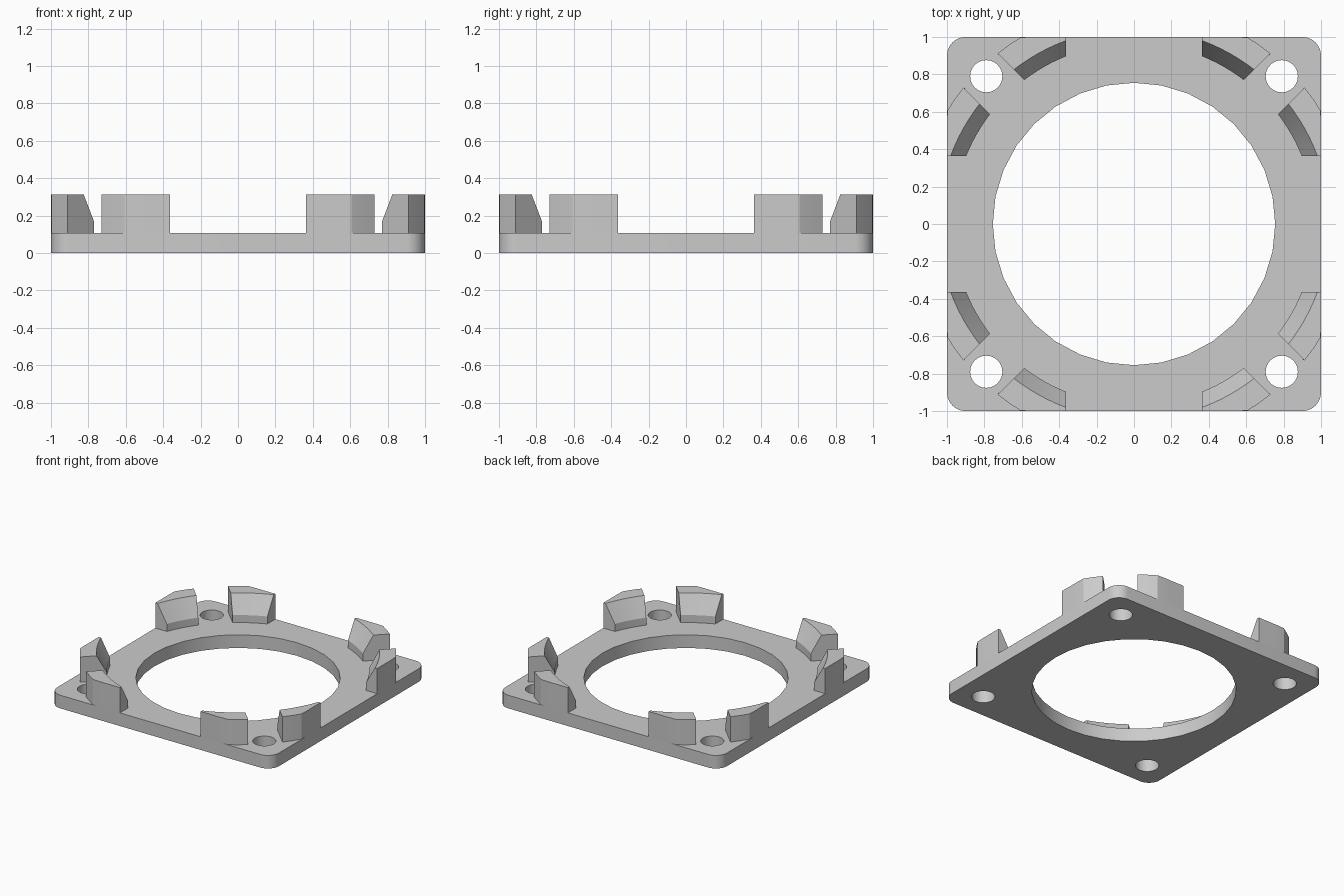
import bpy, bmesh
from math import sin, cos, asin, acos, pi, sqrt, radians
from mathutils import Matrix

if "Cube" in bpy.data.objects:
    bpy.data.objects.remove(bpy.data.objects["Cube"])

PLATE_TOP, LIP, CLIP_TOP = 0.107, 0.168, 0.313

grey = bpy.data.materials.new("light_grey_plastic")
grey.use_nodes = True
grey.diffuse_color = (0.6, 0.6, 0.6, 1)
grey.node_tree.nodes["Principled BSDF"].inputs["Base Color"].default_value = (0.6, 0.6, 0.6, 1)


def smooth(obj):
    bpy.ops.object.select_all(action="DESELECT")
    obj.select_set(True)
    bpy.context.view_layer.objects.active = obj
    bpy.ops.object.shade_smooth_by_angle(angle=radians(25))


def mesh_object(name, bm):
    bmesh.ops.recalc_face_normals(bm, faces=bm.faces)
    mesh = bpy.data.meshes.new(name)
    bm.to_mesh(mesh)
    bm.free()
    mesh.materials.append(grey)
    obj = bpy.data.objects.new(name, mesh)
    bpy.context.collection.objects.link(obj)
    smooth(obj)
    return obj


def circle(cx, cy, r, n):
    return [(cx + r * cos(2 * pi * i / n), cy + r * sin(2 * pi * i / n)) for i in range(n)]


def rounded_square(half, r, n=8):
    pts = []
    for k, (sx, sy) in enumerate([(1, 1), (-1, 1), (-1, -1), (1, -1)]):
        for i in range(n + 1):
            a = (k + i / n) * pi / 2
            pts.append((sx * (half - r) + r * cos(a), sy * (half - r) + r * sin(a)))
    return pts


# Base plate: rounded square with a large bore and four screw holes
loops = [rounded_square(1, 0.1), circle(0, 0, 0.755, 32)]
loops += [circle(sx * 0.79, sy * 0.79, 0.086, 32) for sx in (-1, 1) for sy in (-1, 1)]
curve = bpy.data.curves.new("plate_outline", "CURVE")
curve.dimensions = "2D"
curve.fill_mode = "BOTH"
curve.extrude = PLATE_TOP / 2
for pts in loops:
    spline = curve.splines.new("POLY")
    spline.points.add(len(pts) - 1)
    for p, (x, y) in zip(spline.points, pts):
        p.co = (x, y, 0, 1)
    spline.use_cyclic_u = True
outline = bpy.data.objects.new("plate_outline", curve)
bpy.context.collection.objects.link(outline)
bpy.context.view_layer.update()
bm = bmesh.new()
bm.from_mesh(outline.to_mesh())
outline.to_mesh_clear()
bpy.data.objects.remove(outline)
bmesh.ops.remove_doubles(bm, verts=bm.verts, dist=0.0005)
bmesh.ops.translate(bm, verts=bm.verts, vec=(0, 0, PLATE_TOP / 2))
mesh_object("base_plate", bm)


# Clip: arc wall with a chamfered inner face, trimmed flush with the plate edge
def arc_point(r, t):
    start = acos(0.364 / r)
    end = pi / 4 + asin(0.1287 / r)
    a = start + (end - start) * t
    return r * cos(a), r * sin(a)


def build_clip(name, matrix, steps=6):
    bm = bmesh.new()
    rings = []
    for i in range(steps + 1):
        t = i / steps
        inner, top = arc_point(0.968, t), arc_point(1.046, t)
        x = 0.364 + (0.73 - 0.364) * t
        outer = (x, min(1, sqrt(1.168 ** 2 - x * x)))
        section = [(*inner, PLATE_TOP), (*inner, LIP), (*top, CLIP_TOP),
                   (*outer, CLIP_TOP), (*outer, PLATE_TOP)]
        rings.append([bm.verts.new(matrix @ Matrix.Translation(p).translation) for p in section])
    for a, b in zip(rings, rings[1:]):
        for j in range(5):
            k = (j + 1) % 5
            bm.faces.new((a[j], a[k], b[k], b[j]))
    bm.faces.new(rings[0])
    bm.faces.new(rings[-1])
    mesh_object(name, bm)


# A mirrored pair of clips on each of the four sides
for k, side in enumerate(("back", "right", "front", "left")):
    turn = Matrix.Rotation(-k * pi / 2, 4, "Z")
    side_name = {"right": "left", "left": "right"}.get(side, side)
    for label, sx in (("a", 1), ("b", -1)):
        build_clip(f"{side_name}_clip_{label}", turn @ Matrix.Diagonal((sx, 1, 1, 1)))
